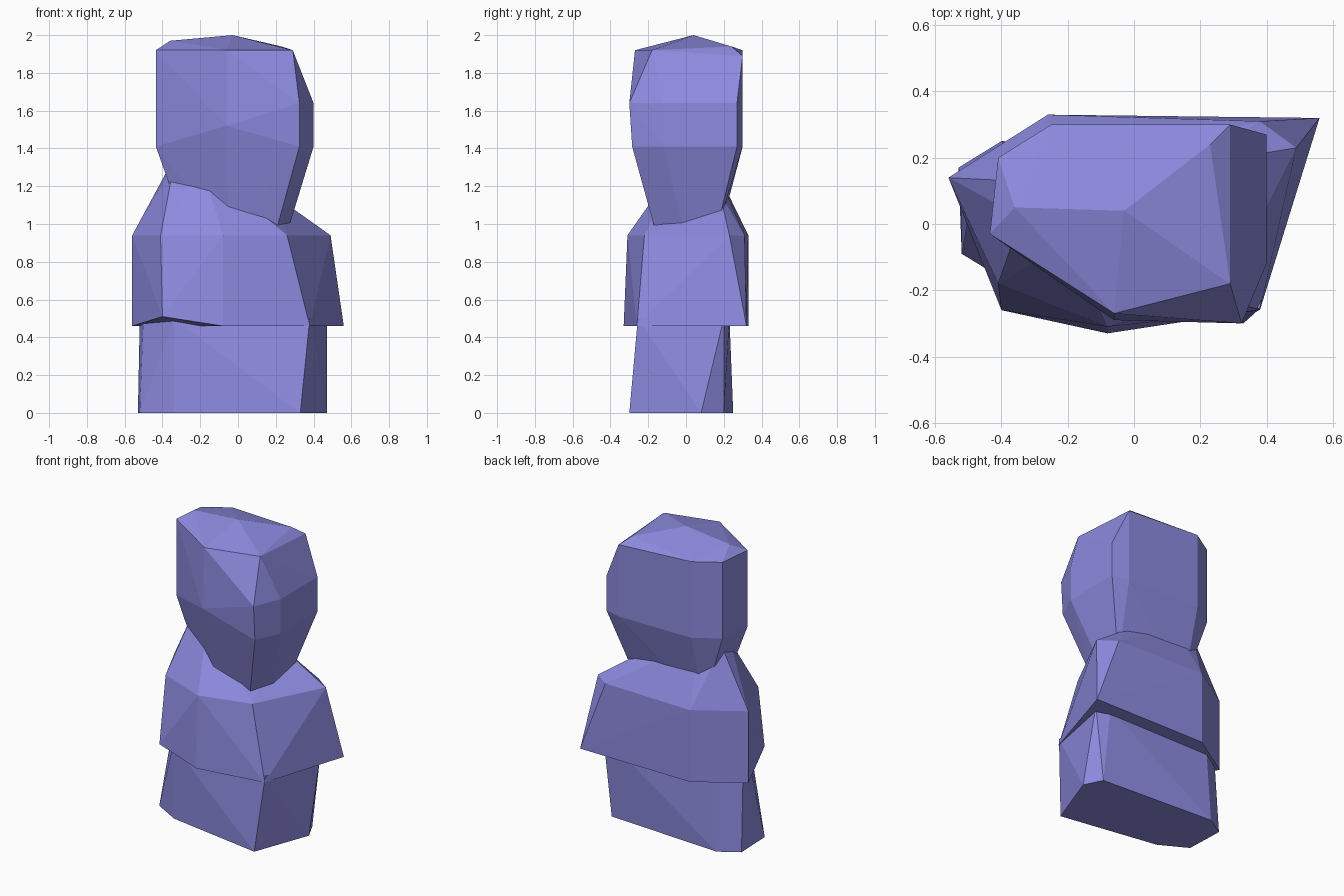
import bpy, bmesh


def ring(z, *xy):
    """Points of one level of a boulder."""
    return [(x, y, z) for x, y in xy]


def boulder(name, points):
    """Flat-faceted stone wrapped around a few key points."""
    bm = bmesh.new()
    for p in points:
        bm.verts.new(p)
    res = bmesh.ops.convex_hull(bm, input=bm.verts[:])
    loose = [v for v in bm.verts if not v.link_faces]
    bmesh.ops.delete(bm, geom=loose, context='VERTS')
    bmesh.ops.dissolve_limit(bm, angle_limit=0.01, verts=bm.verts[:], edges=bm.edges[:])
    bmesh.ops.recalc_face_normals(bm, faces=bm.faces[:])
    me = bpy.data.meshes.new(name)
    bm.to_mesh(me)
    bm.free()
    ob = bpy.data.objects.new(name, me)
    bpy.context.collection.objects.link(ob)
    mat = bpy.data.materials.get("stone_violet") or bpy.data.materials.new("stone_violet")
    mat.diffuse_color = (0.27, 0.26, 0.75, 1)
    me.materials.append(mat)
    return ob


# Base stone
boulder("base_stone",
        ring(0, (0.33, -0.30), (0.47, 0.08), (0.41, 0.20), (-0.40, 0.25),
             (-0.53, 0.17), (-0.52, -0.09), (-0.34, -0.19))
        + ring(0.5, (0.38, -0.255), (0.47, 0.20), (0.38, 0.23), (-0.38, 0.23),
               (-0.52, 0.14), (-0.50, 0.03), (-0.34, -0.20)))

# Middle stone, sloping up to the left under the top stone
boulder("middle_stone",
        ring(0.46, (0.38, -0.26), (0.56, 0.32), (-0.26, 0.33), (-0.56, 0.14), (-0.08, -0.33))
        + [(-0.40, -0.26, 0.51)]
        + ring(0.94, (0.26, -0.22), (0.49, 0.23), (0.38, 0.31), (-0.26, 0.33),
               (-0.56, 0.14), (-0.41, -0.18), (-0.08, -0.31))
        + ring(1.31, (-0.34, 0.02), (-0.36, 0.13), (-0.20, 0.15), (-0.19, -0.05))
        + [(0.18, 0.18, 1.16)])

# Top stone, tapering down into the middle one
boulder("top_stone",
        [(-0.03, 0.04, 2.0), (-0.36, 0.05, 1.97), (0.23, 0.24, 1.94), (0.29, 0.30, 1.89)]
        + ring(1.92, (0.29, -0.18), (-0.06, -0.27), (-0.435, -0.03), (-0.41, 0.20), (-0.25, 0.30))
        + ring(1.64, (0.325, -0.30), (0.40, -0.12), (0.40, 0.27))
        + [(-0.06, -0.29, 1.52)]
        + ring(1.41, (0.325, -0.285), (0.40, -0.12), (0.40, 0.27), (0.29, 0.30),
               (-0.25, 0.30), (-0.41, 0.20), (-0.435, -0.03))
        + ring(0.92, (0.19, -0.15), (0.25, 0.0), (0.25, 0.15),
               (-0.25, 0.17), (-0.26, 0.0), (-0.05, -0.14)))
